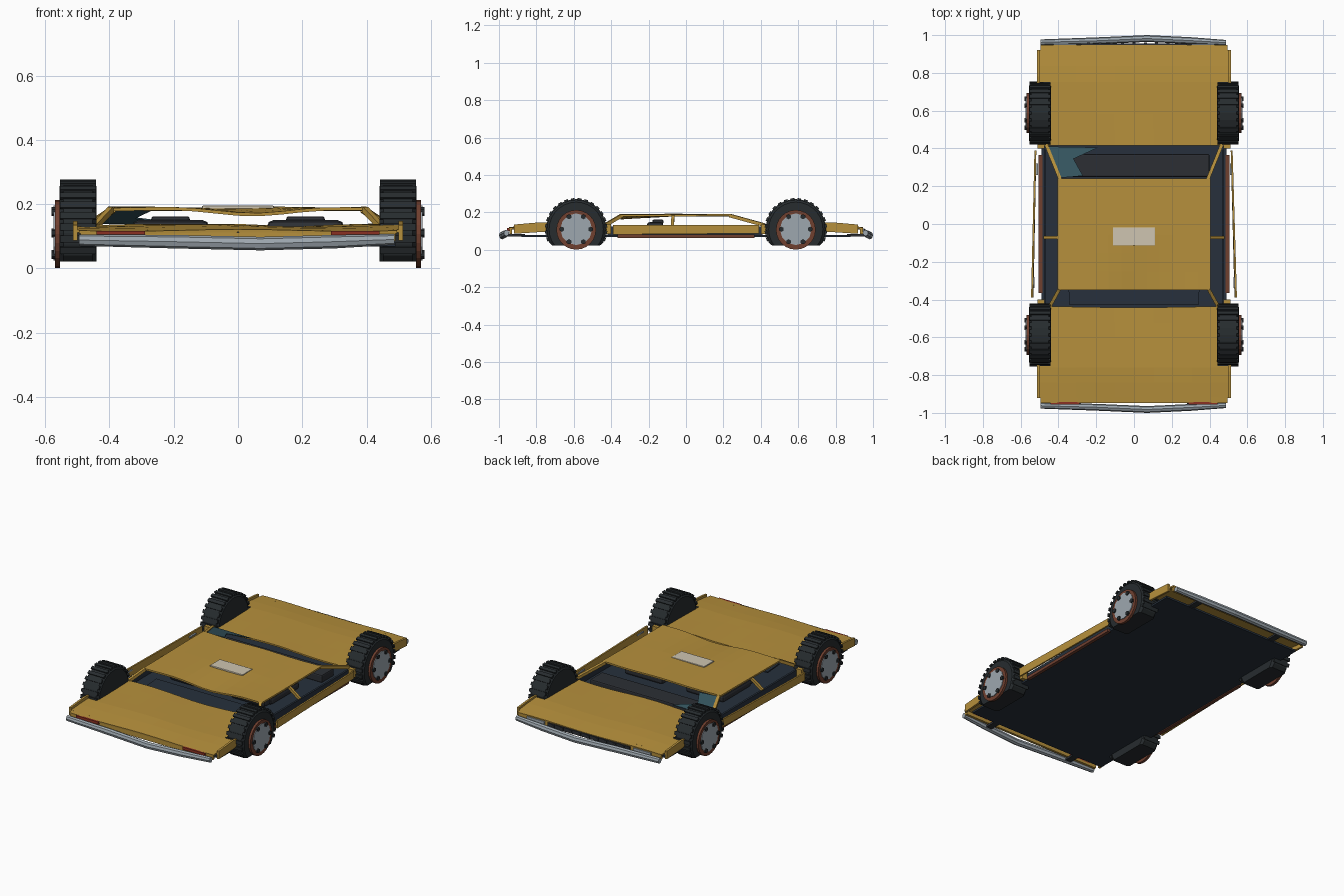
import bpy, bmesh, math
from mathutils import Vector

if "Cube" in bpy.data.objects:
    bpy.data.objects.remove(bpy.data.objects["Cube"])

def material(name, r, g, b):
    m = bpy.data.materials.new(name)
    m.diffuse_color = (r, g, b, 1)
    m.use_nodes = True
    m.node_tree.nodes["Principled BSDF"].inputs["Base Color"].default_value = m.diffuse_color
    return m

YELLOW = material("faded_yellow", 0.47, 0.28, 0.045)
TYRE = material("rubber", 0.02, 0.025, 0.028)
RUST = material("rust", 0.16, 0.05, 0.028)
METAL = material("chrome", 0.34, 0.39, 0.43)
NAVY = material("underbody", 0.02, 0.03, 0.045)
DARK = material("trim", 0.025, 0.028, 0.034)
GLASS = material("glass", 0.035, 0.09, 0.115)
CREAM = material("cream", 0.62, 0.56, 0.44)
RED = material("red_lens", 0.26, 0.03, 0.016)

def finish(name, bm, mat):
    bmesh.ops.recalc_face_normals(bm, faces=bm.faces)
    me = bpy.data.meshes.new(name)
    bm.to_mesh(me)
    bm.free()
    me.materials.append(mat)
    ob = bpy.data.objects.new(name, me)
    bpy.context.collection.objects.link(ob)
    return ob

def loft(name, rings, mat, closed=True):
    """Skin equal-sized vertex rings and cap both ends."""
    bm = bmesh.new()
    vs = [[bm.verts.new(p) for p in r] for r in rings]
    n = len(rings[0])
    for a, b in zip(vs, vs[1:]):
        for i in range(n):
            bm.faces.new((a[i], a[(i + 1) % n], b[(i + 1) % n], b[i]))
    bm.faces.new(vs[0])
    bm.faces.new(vs[-1])
    return finish(name, bm, mat)

def box(name, x0, x1, y0, y1, z0, z1, mat, bevel=0):
    ring = lambda z: [(x0, y0, z), (x1, y0, z), (x1, y1, z), (x0, y1, z)]
    ob = loft(name, [ring(z0), ring(z1)], mat)
    if bevel:
        md = ob.modifiers.new("bevel", 'BEVEL')
        md.width, md.segments = bevel, 2
    return ob

def beam(name, a, b, w, mat):
    """Square bar between two points."""
    a, b = Vector(a), Vector(b)
    d = (b - a).normalized()
    u = d.cross(Vector((0, 0, 1))).normalized() * w / 2
    v = d.cross(u).normalized() * w / 2
    ring = lambda c: [c + u + v, c + u - v, c - u - v, c - u + v]
    return loft(name, [ring(a), ring(b)], mat)

def sheet(name, x0, x1, y0, y1, height, mat, edge=None, nx=10, ny=6, thick=0.009):
    """Crumpled panel: grid lifted by height(x, y)."""
    bm = bmesh.new()
    g = []
    for j in range(ny + 1):
        row = []
        for i in range(nx + 1):
            x = x0 + (x1 - x0) * i / nx
            y = y0 + (y1 - y0) * j / ny
            if edge:
                y += edge(x) * (1 - j / ny)
            row.append(bm.verts.new((x, y, height(x, y))))
        g.append(row)
    for j in range(ny):
        for i in range(nx):
            bm.faces.new((g[j][i], g[j][i + 1], g[j + 1][i + 1], g[j + 1][i]))
    ob = finish(name, bm, mat)
    if sum(p.normal.z for p in ob.data.polygons) < 0:
        ob.data.flip_normals()
    md = ob.modifiers.new("thickness", 'SOLIDIFY')
    md.thickness, md.offset = thick, -1
    return ob

def circle(cx, cy, cz, r, n, squash=-1):
    return [(cx, cy + r * math.sin(2 * math.pi * i / n),
             max(squash, cz + r * math.cos(2 * math.pi * i / n))) for i in range(n)]

# Wheels: flattened tyre, tread bars, rusty rim, hub plate, bolts
for sx in (-1, 1):
    for sy in (-1, 1):
        cy, cz = sy * 0.587, 0.11
        prof = [(0.44, 0.145), (0.452, 0.161), (0.543, 0.161), (0.556, 0.145), (0.556, 0.1)]
        loft("tyre", [circle(sx * x, cy, cz, r, 28, 0.022) for x, r in prof], TYRE)
        for k in range(28):
            a0 = 2 * math.pi * (k + 0.22) / 28
            a1 = 2 * math.pi * (k + 0.78) / 28
            if cz + 0.163 * math.cos((a0 + a1) / 2) < 0.03:
                continue
            ring = lambda x: [(sx * x, cy + r * math.sin(a), cz + r * math.cos(a))
                              for r, a in ((0.155, a0), (0.167, a0), (0.167, a1), (0.155, a1))]
            loft("tread_bar", [ring(0.442), ring(0.554)], TYRE)
        loft("rim", [circle(sx * x, cy, 0.107, 0.106, 24) for x in (0.554, 0.57)], RUST)
        loft("hub_plate", [circle(sx * x, cy, cz, 0.085, 12) for x in (0.568, 0.574)], METAL)
        for k in range(6):
            a = math.pi * (2 * k + 1) / 6
            loft("wheel_bolt", [circle(sx * x, cy + 0.077 * math.sin(a), cz + 0.077 * math.cos(a), 0.014, 6)
                                for x in (0.57, 0.58)], TYRE)

# Floor pan
box("floor_pan", -0.49, 0.49, -0.88, 0.88, 0.068, 0.08, NAVY)

# Hood and boot lid with crumpled edges, end panels, fenders
def lid_height(x, y):
    t = (abs(y) - 0.42) / 0.52
    return 0.133 - 0.014 * max(0, t - 0.7) / 0.3 + 0.006 * math.sin(9 * x + 5 * y) * (1 - 0.5 * t)

for s, name in ((-1, "boot_lid"), (1, "hood")):
    inner = 0.43 if s < 0 else 0.415
    bend = (lambda x: -0.012 * math.cos(2.5 * x)) if s < 0 else None
    sheet(name, -0.51, 0.51, s * inner, s * 0.92, lid_height, YELLOW, bend)
    sheet(name + "_lip", -0.495, 0.495, s * 0.915, s * 0.947, lid_height, YELLOW, None, 10, 1)
    box(name + "_end_panel", -0.49, 0.49, s * 0.93, s * 0.945, 0.085, 0.112, YELLOW)
    for sx in (-1, 1):
        ring = lambda x: [(sx * x, s * y, z) for y, z in
                          ((0.70, 0.1), (0.70, 0.142), (0.78, 0.147), (0.92, 0.135), (0.92, 0.086))]
        loft("fender", [ring(0.5), ring(0.513)], YELLOW)
        box("fender_inner_end", min(sx * 0.475, sx * 0.512), max(sx * 0.475, sx * 0.512),
            s * 0.40, s * 0.46, 0.085, 0.134, YELLOW)

# Roof with dents, roof plate
def roof_height(x, y):
    dip = math.exp(-((x - 0.05) / 0.16) ** 2) * max(0, -y - 0.05) / 0.3
    return 0.19 - 0.016 * dip + 0.002 * math.sin(14 * x + 6 * y)
sheet("roof", -0.405, 0.405, -0.35, 0.24, roof_height, YELLOW, None, 12, 6, 0.01)
box("roof_plate", -0.112, 0.112, -0.115, -0.018, 0.184, 0.195, CREAM, 0.003)

# Pillars and side structure
for s in (-1, 1):
    beam("front_pillar", (s * 0.39, 0.235, 0.183), (s * 0.465, 0.42, 0.132), 0.018, YELLOW)
    beam("rear_pillar", (s * 0.395, -0.345, 0.183), (s * 0.445, -0.435, 0.13), 0.018, YELLOW)
    beam("middle_pillar", (s * 0.395, -0.07, 0.182), (s * 0.475, -0.072, 0.125), 0.016, YELLOW)
    box("body_side", min(s * 0.465, s * 0.477), max(s * 0.465, s * 0.477), -0.42, 0.41, 0.08, 0.125, NAVY)
    box("sill", min(s * 0.485, s * 0.506), max(s * 0.485, s * 0.506), -0.365, 0.365, 0.063, 0.082, RUST)
    # sprung door panel
    o = 0.0 if s > 0 else 0.005
    ring = lambda d: [(s * (0.512 + d + o), 0.39, 0.088), (s * (0.512 + d + o), 0.39, 0.134),
                      (s * (0.535 + d), -0.39, 0.132), (s * (0.532 + d), -0.39, 0.082)]
    loft("door", [ring(0), ring(0.01)], YELLOW)
    for y in (-0.31, 0.29):
        x = 0.525 - 0.03 * (y - 0.1)
        box("door_handle", min(s * (x - 0.01), s * x), max(s * (x - 0.01), s * x),
            y - 0.03, y + 0.03, 0.112, 0.12, METAL)

# Cabin: seats, dashboard, rear shelf, windscreen shard
for s in (-1, 1):
    x = s * 0.21
    box("seat", x - 0.13, x + 0.13, -0.16, 0.12, 0.08, 0.125, DARK, 0.015)
    box("seat_back", x - 0.12, x + 0.12, -0.21, -0.12, 0.08, 0.15, DARK, 0.02)
    box("headrest", x - 0.06, x + 0.06, -0.18, -0.12, 0.14, 0.162, DARK, 0.008)
box("dashboard", -0.33, 0.4, 0.25, 0.37, 0.08, 0.128, DARK, 0.008)
shelf = lambda z: [(-0.35, -0.3, z), (0.35, -0.3, z), (0.34, -0.43, z), (-0.34, -0.43, z)]
loft("rear_shelf", [shelf(0.11), shelf(0.118)], NAVY)
shard = lambda d: [(x, y, 0.183 - (y - 0.24) * 0.27 + d) for x, y in
                   ((-0.455, 0.41), (-0.19, 0.405), (-0.32, 0.345), (-0.27, 0.255), (-0.385, 0.245))]
loft("windscreen_shard", [shard(0), shard(0.004)], GLASS)

# Bent bumpers with brackets
for s in (-1, 1):
    rings = []
    for x, y, z, k in ((-0.495, 0.962, 0.088, 0.85), (-0.2, 0.97, 0.083, 1), (0.07, 0.982, 0.077, 1),
                       (0.3, 0.971, 0.083, 1), (0.487, 0.96, 0.09, 0.8)):
        rings.append([(x, s * (y + 0.018 * k * math.cos(a)), z + 0.021 * k * math.sin(a))
                      for a in [math.pi * i / 4 for i in range(8)]])
    loft("bumper", rings, METAL)
    for sx in (-0.3, 0.3):
        box("bumper_bracket", sx - 0.02, sx + 0.02, s * 0.86, s * 0.965, 0.072, 0.084, DARK)

# Rear lenses, front lamps and grille
for s in (-1, 1):
    x = s * 0.365
    box("rear_lens", x - 0.076, x + 0.076, -0.956, -0.93, 0.1, 0.116, RED)
    box("headlamp", x - 0.06, x + 0.06, 0.93, 0.953, 0.095, 0.113, METAL)
box("grille", -0.28, 0.28, 0.93, 0.955, 0.09, 0.113, DARK)
for k in range(9):
    x = -0.24 + k * 0.06
    box("grille_bar", x - 0.008, x + 0.008, 0.95, 0.96, 0.092, 0.112, DARK)
